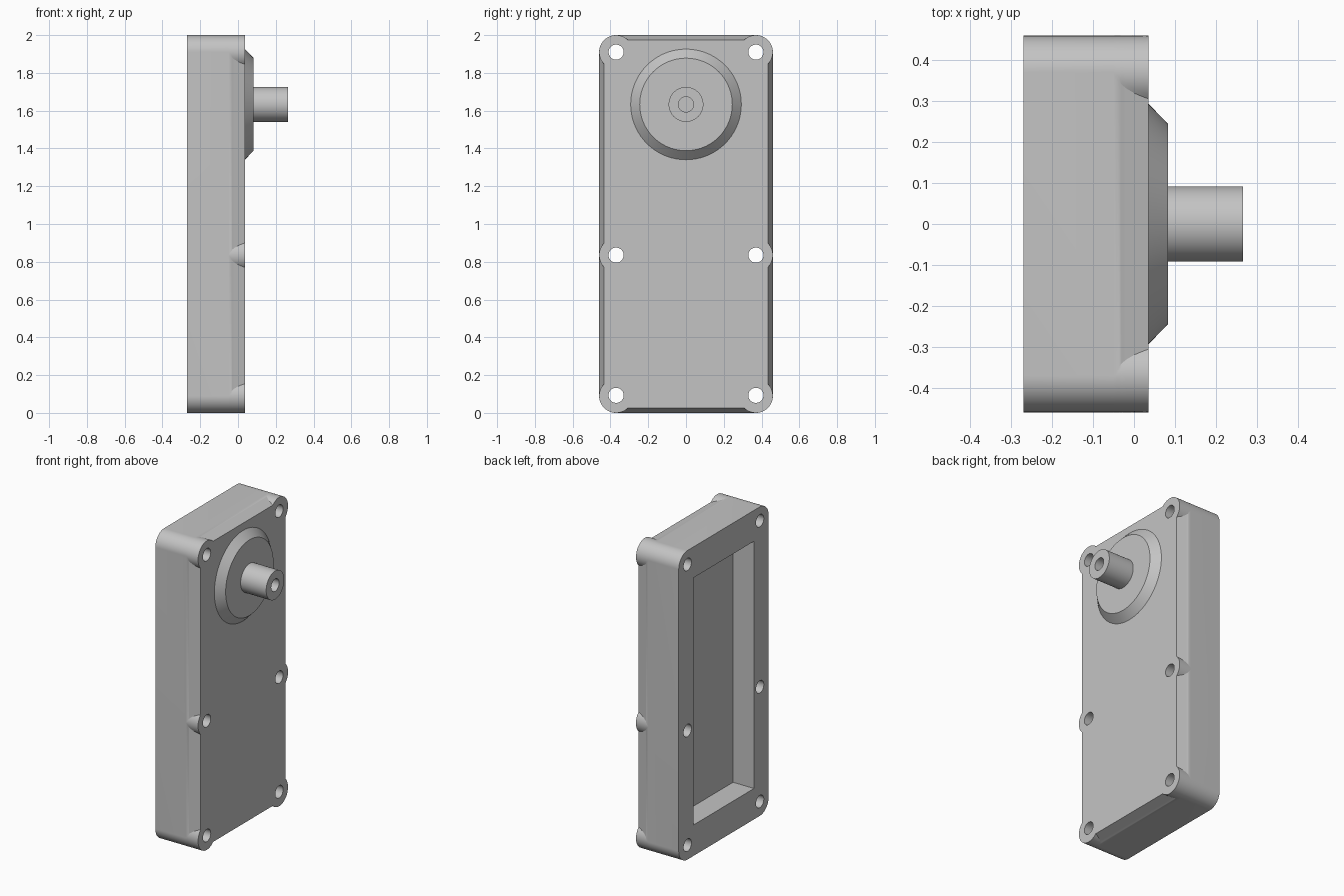
import bpy, bmesh, math
from mathutils import Matrix

cube = bpy.data.objects.get("Cube")
if cube:
    bpy.data.objects.remove(cube, do_unlink=True)

grey = bpy.data.materials.new("plain grey")
grey.use_nodes = True
colour = (0.55, 0.55, 0.55, 1)
grey.diffuse_color = colour
grey.node_tree.nodes["Principled BSDF"].inputs["Base Color"].default_value = colour

BACK, FRONT = -0.27, 0.036        # housing depth along x
HALF_W, R = 0.46, 0.09            # half width, screw boss radius
HY, LOW, MID, HIGH = 0.37, 0.09, 0.835, 1.91   # screw centres
AXIS_Z = 1.633                    # output shaft height


def finish(name, bm, smooth=True):
    bmesh.ops.recalc_face_normals(bm, faces=bm.faces)
    mesh = bpy.data.meshes.new(name)
    bm.to_mesh(mesh)
    bm.free()
    mesh.materials.append(grey)
    obj = bpy.data.objects.new(name, mesh)
    bpy.context.collection.objects.link(obj)
    if smooth:
        shade(obj)
    return obj


def activate(obj):
    bpy.ops.object.select_all(action='DESELECT')
    obj.select_set(True)
    bpy.context.view_layer.objects.active = obj


def shade(obj):
    activate(obj)
    bpy.ops.object.shade_smooth_by_angle(angle=math.radians(25))


def outline(inset):
    """Inset rectangle joined with the six screw bosses, as (y, z) points."""
    t = math.acos(1 - inset / R)
    q = math.pi / 2
    bosses = [(HY, HIGH, 0, q), (-HY, HIGH, q, 2 * q), (-HY, MID, 2 * q, 2 * q),
              (-HY, LOW, 2 * q, 3 * q), (HY, LOW, 3 * q, 4 * q), (HY, MID, 4 * q, 4 * q)]
    pts = []
    for y, z, a, b in bosses:
        n = 20
        for i in range(n + 1):
            ang = a - t + (b - a + 2 * t) * i / n
            pts.append((y + R * math.cos(ang), z + R * math.sin(ang)))
    return pts


# Housing: straight walls, then a soft shoulder and taper to the front
bm = bmesh.new()
sections = [(BACK, 0), (-0.05, 0), (-0.043, 0.0007), (-0.036, 0.0025), (-0.03, 0.005)]
sections += [(-0.03 + 0.066 * i / 6, 0.005 + 0.022 * i / 6) for i in range(1, 7)]
rings = [[bm.verts.new((x, y, z)) for y, z in outline(d)] for x, d in sections]
for ra, rb in zip(rings, rings[1:]):
    for i in range(len(ra)):
        j = (i + 1) % len(ra)
        bm.faces.new((ra[i], ra[j], rb[j], rb[i]))
bm.faces.new(rings[0])
bm.faces.new(rings[-1])
bmesh.ops.remove_doubles(bm, verts=bm.verts, dist=1e-5)
housing = finish("housing", bm, smooth=False)

# Cutters: six through holes and the rear pocket
bm = bmesh.new()
for y in (-HY, HY):
    for z in (LOW + 0.003, MID, HIGH):
        m = Matrix.Translation((-0.1, y, z)) @ Matrix.Rotation(math.pi / 2, 4, 'Y')
        bmesh.ops.create_cone(bm, cap_ends=True, segments=40, radius1=0.04,
                              radius2=0.04, depth=0.6, matrix=m)
pocket = Matrix.Translation((-0.22, 0, 1.0)) @ Matrix.Diagonal((0.2, 0.62, 1.6, 1))
bmesh.ops.create_cube(bm, size=1, matrix=pocket)
cutter = finish("cutter", bm, smooth=False)
cutter.hide_render = True

activate(housing)
mod = housing.modifiers.new("openings", 'BOOLEAN')
mod.operation = 'DIFFERENCE'
mod.solver = 'EXACT'
mod.object = cutter
bpy.ops.object.modifier_apply(modifier=mod.name)
bpy.data.objects.remove(cutter, do_unlink=True)
shade(housing)


def lathe(name, profile):
    """Spin (radius, x) points about the shaft axis."""
    bm = bmesh.new()
    verts = [bm.verts.new((x, r, AXIS_Z)) for r, x in profile]
    edges = [bm.edges.new(pair) for pair in zip(verts, verts[1:])]
    bmesh.ops.spin(bm, geom=verts + edges, cent=(0, 0, AXIS_Z), axis=(1, 0, 0),
                   angle=2 * math.pi, steps=72, use_merge=True)
    bmesh.ops.remove_doubles(bm, verts=bm.verts, dist=1e-5)
    return finish(name, bm)


# Bearing cover and hollow output shaft
lathe("bearing_cover", [(0.293, FRONT), (0.245, 0.083), (0.092, 0.083)])
lathe("output_shaft", [(0.092, 0.083), (0.092, 0.266), (0.04, 0.266),
                       (0.04, 0.085), (0, 0.085)])
